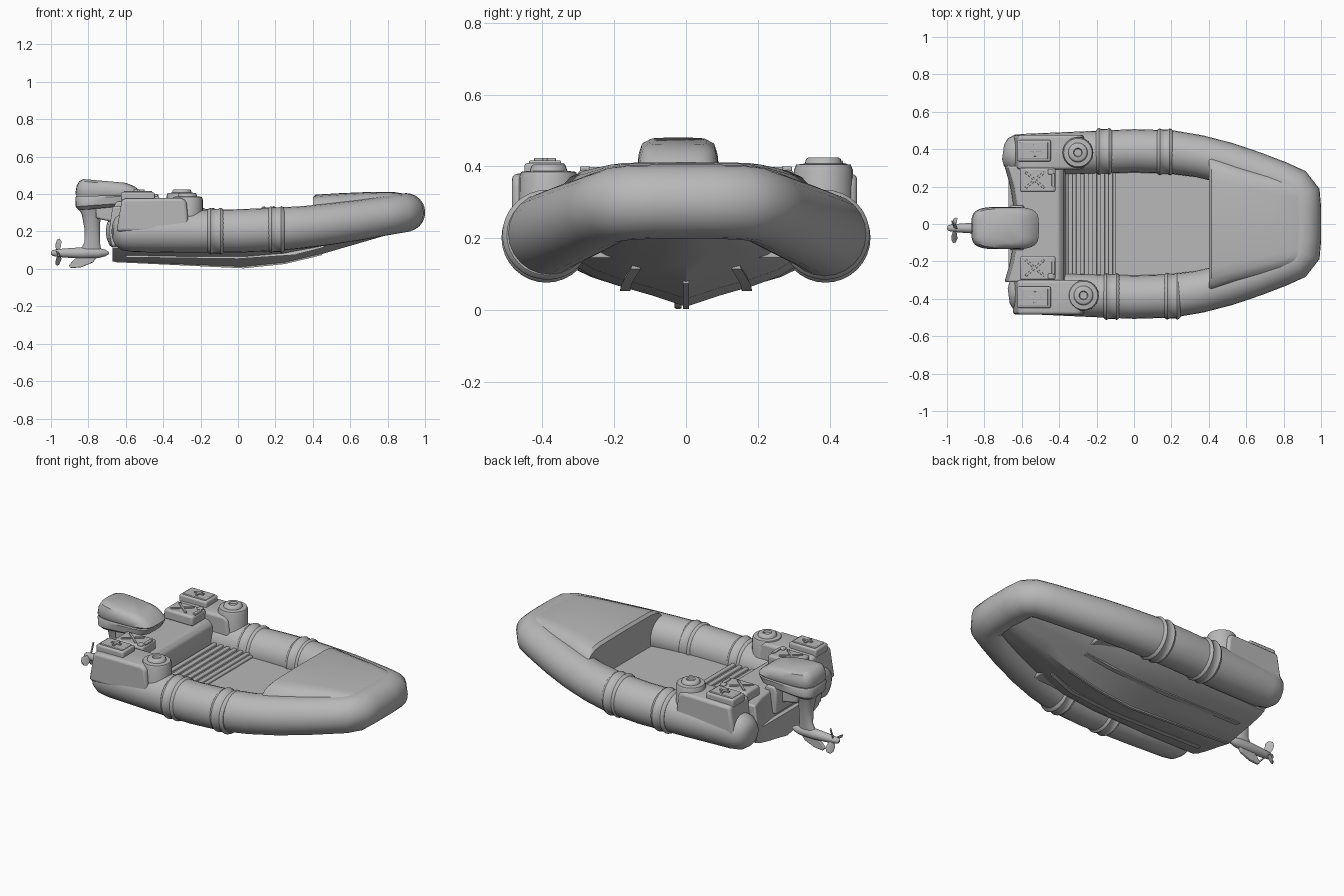
import bpy, bmesh, math
from mathutils import Vector, Matrix

cube = bpy.data.objects.get("Cube")
if cube:
    bpy.data.objects.remove(cube, do_unlink=True)

grey = bpy.data.materials.new("light grey")
grey.use_nodes = True
colour = (0.48, 0.48, 0.48, 1)
grey.diffuse_color = colour
grey.node_tree.nodes["Principled BSDF"].inputs["Base Color"].default_value = colour


def finish(name, bm, bevel=0, angle=40):
    bmesh.ops.recalc_face_normals(bm, faces=bm.faces)
    mesh = bpy.data.meshes.new(name)
    bm.to_mesh(mesh)
    bm.free()
    mesh.materials.append(grey)
    ob = bpy.data.objects.new(name, mesh)
    bpy.context.collection.objects.link(ob)
    if bevel:
        mod = ob.modifiers.new("soft_edges", "BEVEL")
        mod.width, mod.segments, mod.limit_method = bevel, 3, "ANGLE"
    bpy.ops.object.select_all(action="DESELECT")
    ob.select_set(True)
    bpy.context.view_layer.objects.active = ob
    bpy.ops.object.shade_smooth_by_angle(angle=math.radians(angle))
    return ob


def loft(name, rings, bevel=0, angle=40):
    bm = bmesh.new()
    loops = [[bm.verts.new(p) for p in ring] for ring in rings]
    n = len(loops[0])
    for a, b in zip(loops, loops[1:]):
        for i in range(n):
            bm.faces.new((a[i], a[(i + 1) % n], b[(i + 1) % n], b[i]))
    bm.faces.new(loops[0])
    bm.faces.new(loops[-1])
    return finish(name, bm, bevel, angle)


def box(name, centre, size, bevel=0.01, turn=0):
    bm = bmesh.new()
    bmesh.ops.create_cube(bm, size=1, matrix=Matrix.Translation(centre)
                          @ Matrix.Rotation(turn, 4, "Z") @ Matrix.Diagonal((*size, 1)))
    return finish(name, bm, bevel)


def prism(name, profile, y, half, bevel=0.01):
    return loft(name, [[(x, y + s * half, z) for x, z in profile] for s in (-1, 1)], bevel)


def lathe(name, origin, axis, profile, sides=24):
    """Round part from (distance, radius) pairs along an axis."""
    rot = Vector((0, 0, 1)).rotation_difference(Vector(axis)).to_matrix()
    return loft(name, [[Vector(origin) + rot @ Vector((r * math.cos(a), r * math.sin(a), d))
                        for a in (math.tau * i / sides for i in range(sides))]
                       for d, r in profile])


def rounded_ring(x0, x1, y, half, z, tilt=0, power=0.5, n=28):
    ring = []
    for i in range(n):
        c, s = math.cos(math.tau * i / n), math.sin(math.tau * i / n)
        u = math.copysign(abs(c) ** power, c)
        v = math.copysign(abs(s) ** power, s)
        ring.append(((x0 + x1) / 2 + u * (x1 - x0) / 2, y + v * half, z + tilt * u))
    return ring


# Inflated tube: port half of the path as (x, y, z, radius), then mirrored with a shorter stern end
half = [(-.7, .385, .2, .04), (-.685, .383, .2, .075), (-.65, .378, .2, .1),
        (-.59, .372, .2, .11), (-.3, .38, .2, .114), (0, .391, .203, .116),
        (.2, .385, .211, .116), (.35, .362, .223, .113), (.5, .325, .24, .111),
        (.65, .277, .26, .108), (.78, .23, .281, .105), (.86, .196, .294, .104),
        (.893, .155, .3, .104), (.898, .08, .302, .103)]
path = half + [(x + (.03 if x < -.5 else 0), -y, z, r) for x, y, z, r in reversed(half)]
rings = []
for i, (x, y, z, r) in enumerate(path):
    a, b = path[max(i - 1, 0)], path[min(i + 1, len(path) - 1)]
    side = Vector((b[1] - a[1], a[0] - b[0], 0)).normalized()
    rings.append([Vector((x, y, z)) + r * (math.cos(t) * side + Vector((0, 0, math.sin(t))))
                  for t in (math.tau * k / 24 for k in range(24))])
loft("inflated_tube", rings)

# Rounded V hull: station x, keel z, chine half width, chine z, top z
rings = []
for x, zk, w, zc, zt in [(-.67, .04, .3, .11, .18), (-.35, .025, .31, .115, .18),
                         (.03, .01, .31, .125, .18), (.25, .032, .3, .14, .18),
                         (.45, .08, .27, .17, .2), (.65, .138, .22, .205, .23),
                         (.8, .182, .18, .235, .26), (.87, .21, .15, .25, .28)]:
    side = [(w * .3, zk + (zc - zk) * .27), (w * .6, zk + (zc - zk) * .5), (w * .85, zk + (zc - zk) * .75),
            (w, zc), (w, zt)]
    rings.append([(x, 0, zk)] + [(x, y, z) for y, z in side] + [(x, -y, z) for y, z in reversed(side)])
loft("hull", rings, angle=30)
prism("keel_strip", [(-.66, .05), (-.66, .036), (.03, .003), (.25, .026), (.45, .074), (.45, .09)], 0, .008, 0)
for s, name in ((1, "left_hull_strake"), (-1, "right_hull_strake")):
    loft(name, [[(x, s * y, z + .03), (x, s * y - .014, z), (x, s * y + .014, z)]
                for x, y, z in ((-.6, .165, .062), (0, .17, .054), (.3, .165, .074), (.46, .14, .115))])

# Cockpit floor and slatted panel
box("floor", (.05, 0, .17), (.86, .64, .05), .005)
box("slat_panel", (-.23, 0, .197), (.27, .58, .02), .005)
for i in range(6):
    box("floor_slat", (-.34 + i * .043, 0, .212), (.024, .56, .018), .005)

# Bow deck: station x, half width, edge z, crown z
rings = []
for x, w, ze, zt in [(.4, .36, .322, .382), (.415, .358, .33, .397), (.55, .315, .34, .405),
                     (.72, .262, .365, .412), (.84, .22, .385, .41), (.9, .19, .385, .4)]:
    side = [(w, .19 + (x - .4) * .25), (w, ze), (w * .9, ze + (zt - ze) * .6),
            (w * .8, ze + (zt - ze) * .85), (w * .65, zt - .002)]
    rings.append([(x, y, z) for y, z in side] + [(x, 0, zt)] + [(x, -y, z) for y, z in reversed(side)])
loft("bow_deck", rings)

# Stern bench with a transom that curves in at the middle
rings = []
for y in (-.31, -.2, -.1, .1, .2, .31):
    back, low = -.625 - .5 * max(abs(y) - .1, 0) ** 1.5, .06 + .2 * abs(y)
    rings.append([(x, y, z) for x, z in ((back - .005, low), (back - .02, .2), (back, .335),
                                         (-.4, .335), (-.375, .31), (-.36, .17), (-.45, low))])
loft("stern_bench", rings, .01)
prism("transom_pad", [(-.665, .2), (-.665, .33), (-.65, .36), (-.6, .36), (-.57, .3), (-.57, .2)], -.02, .12)

for s, side in ((1, "left"), (-1, "right")):
    # Side pod with a canister standing at its front end
    prism(f"{side}_pod", [(-.65, .2), (-.62, .375), (-.3, .38), (-.275, .36), (-.26, .2)], s * .388 - .004, .092, .018)
    centre = (-.285 - s * .015, s * .382, .17)
    lift = .225 + s * .01
    lathe(f"{side}_canister", centre, (0, 0, 1),
          [(0, .083), (lift - .015, .082), (lift, .076), (lift + .003, .052), (lift + .016, .048),
           (lift + .02, .042), (lift + .02, .024), (lift + .01, .02)])
    # Battery with a raised cross
    box(f"{side}_battery", (-.535, s * .392, .385), (.18, .115, .05), .01)
    box(f"{side}_battery_lid", (-.535, s * .392, .411), (.15, .09, .012), .004)
    for size in ((.06, .014, .01), (.014, .06, .01)):
        box(f"{side}_battery_cross", (-.53, s * .392, .419), size, .002)
    # Fuel can with crossed ribs and a handle
    box(f"{side}_fuel_can", (-.515, s * .235, .36), (.19, .13, .06), .012)
    for t in (.7, -.7):
        box(f"{side}_can_rib", (-.53, s * .235, .391), (.13, .012, .01), .002, t)
    box(f"{side}_can_handle", (-.432, s * .235, .39), (.016, .07, .018), .004)
    box(f"{side}_can_cap", (-.445, s * .28, .39), (.03, .03, .02), .005)
    # Flat straps with raised rims around the tube
    for x, y, z in ((-.14, .388, .202), (.185, .386, .21)):
        lathe(f"{side}_tube_strap", (x - s * .02, s * y, z), (1, 0, 0),
              [(-.044, .112), (-.036, .121), (-.026, .125), (-.016, .119),
               (.016, .119), (.026, .125), (.036, .121), (.044, .112)], 32)

# Outboard motor
my = -.022
loft("motor_cowl_base", [rounded_ring(-.85, -.6, my, .085, .325, .012),
                         rounded_ring(-.868, -.53, my, .108, .345, .012),
                         rounded_ring(-.87, -.51, my, .113, .385, .005),
                         rounded_ring(-.865, -.515, my, .108, .392, .003)])
loft("motor_cowl_top", [rounded_ring(-.865, -.515, my, .107, .392),
                        rounded_ring(-.87, -.508, my, .113, .402),
                        rounded_ring(-.863, -.525, my, .11, .432, -.012),
                        rounded_ring(-.848, -.555, my, .102, .456, -.014),
                        rounded_ring(-.825, -.6, my, .08, .47, -.01)])
loft("motor_leg", [rounded_ring(x0, x1, my, h, z, 0, .9) for x0, x1, h, z in
                   ((-.86, -.71, .06, .335), (-.835, -.735, .045, .29), (-.82, -.738, .032, .21),
                    (-.822, -.738, .022, .14), (-.85, -.73, .02, .09))])
prism("motor_bracket", [(-.76, .27), (-.76, .335), (-.62, .34), (-.62, .24)], my, .06, .012)
prism("skeg", [(-.84, .09), (-.905, .018), (-.895, .004), (-.84, .008), (-.775, .035), (-.735, .09)], my, .01, .004)
lathe("gear_case", (-.69, my, .085), (-1, 0, 0),
      [(0, .006), (.02, .018), (.06, .028), (.15, .03), (.24, .024), (.29, .018), (.305, .006)], 16)
for k in range(3):
    a = math.tau * k / 3 + 1.2
    out = Vector((0, math.cos(a), math.sin(a)))
    tang = Vector((0, -math.sin(a), math.cos(a)))
    chord = (tang * .8 + Vector((.6, 0, 0))).normalized()
    thick = chord.cross(out)
    hub = Vector((-.96, my, .085))
    loft("propeller_blade", [[hub + out * r + chord * w * c + thick * .005 * t
                              for c, t in ((-1, 0), (0, 1), (1, 0), (0, -1))]
                             for r, w in ((.012, .012), (.035, .024), (.06, .026), (.078, .013))])
lathe("propeller_nut", (-.96, my, .085), (-1, 0, 0), [(0, .02), (.03, .016), (.04, .006)], 12)
